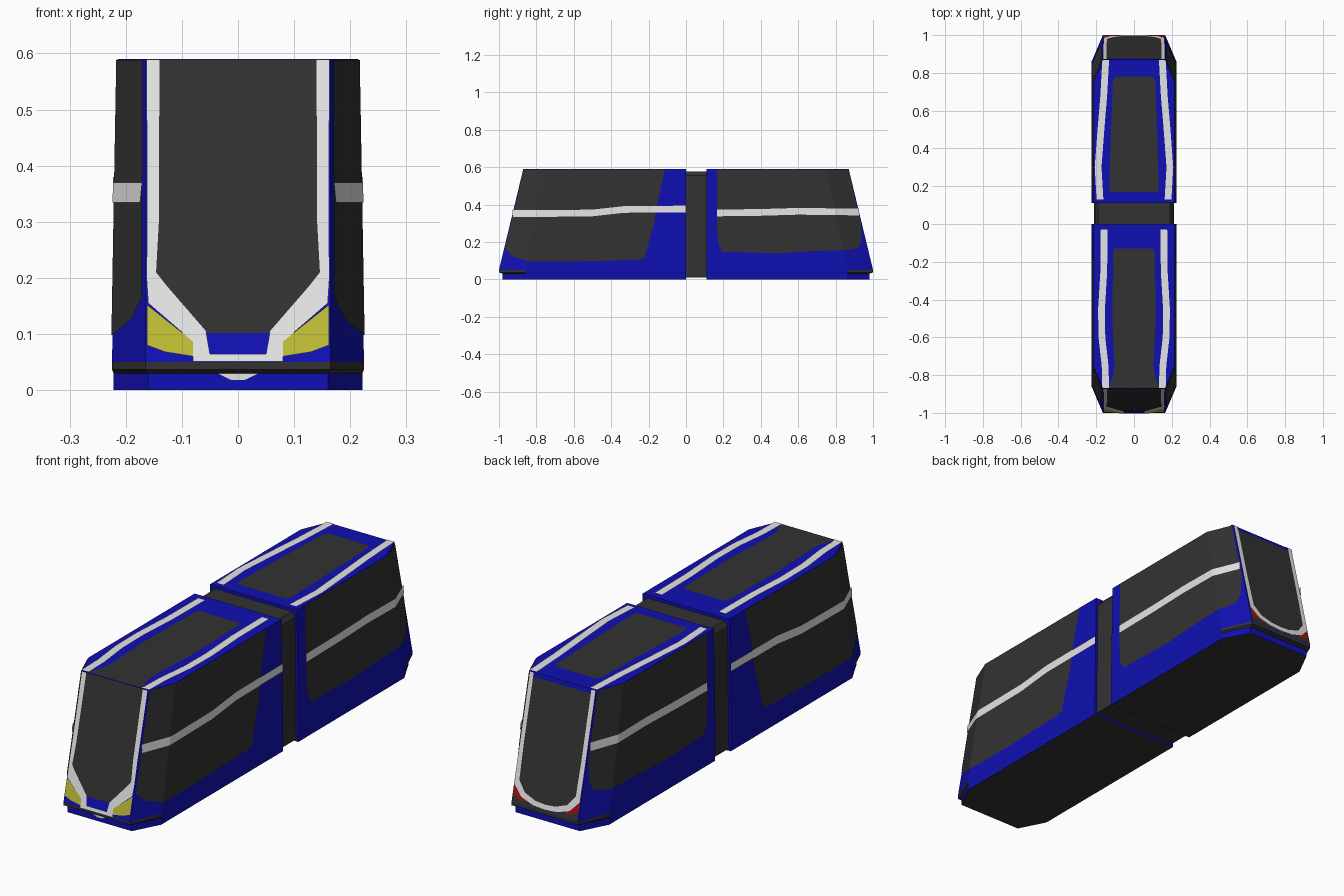
import bpy, bmesh
from mathutils import Vector

if "Cube" in bpy.data.objects:
    bpy.data.objects.remove(bpy.data.objects["Cube"])

def material(name, rgb):
    m = bpy.data.materials.new(name)
    m.diffuse_color = (*rgb, 1)
    m.use_nodes = True
    m.node_tree.nodes["Principled BSDF"].inputs["Base Color"].default_value = m.diffuse_color
    return m

BLUE = material("blue paint", (0.005, 0.005, 0.45))
DARK = material("dark grey", (0.032, 0.032, 0.032))
WHITE = material("white stripe", (0.78, 0.78, 0.78))
YELLOW = material("yellow headlight", (0.50, 0.50, 0.035))
RED = material("red taillight", (0.38, 0.005, 0.005))

def finish(name, bm, mats):
    me = bpy.data.meshes.new(name)
    bm.to_mesh(me)
    bm.free()
    for m in mats:
        me.materials.append(m)
    ob = bpy.data.objects.new(name, me)
    bpy.context.collection.objects.link(ob)
    return ob

def loft(bm, rings):
    vs = [[bm.verts.new(p) for p in r] for r in rings]
    n = len(vs[0])
    for a, b in zip(vs, vs[1:]):
        for i in range(n):
            bm.faces.new((a[i], a[(i + 1) % n], b[(i + 1) % n], b[i]))
    bm.faces.new(vs[0][::-1])
    bm.faces.new(vs[-1])
    bmesh.ops.recalc_face_normals(bm, faces=bm.faces)

# Body shape: distance of the sloped end, and half width including the chamfer
TOP = 0.59
def end_dist(z):
    return 1.0 - (z - 0.05) * 0.13 / 0.54

def half_width(a, z, o):
    side = 0.2245 - 0.0095 * (z - 0.05) / 0.54
    cham = 0.165 + (end_dist(z) - a) * 0.0595 / 0.14
    return min(side + o, cham + 2 * o)

# Car body: six-sided plan lofted upward, dark floor and dark lip
def car(name, s, joint):
    rings = []
    for z, w, n, an, a in ((0, .222, .16, .98, .86), (.03, .222, .16, .98, .86),
                           (.037, .2245, .165, 1, .86), (.05, .2245, .165, 1, .86),
                           (TOP, .215, .165, .87, .752)):
        rings.append([(w, joint, z), (w, s * a, z), (n, s * an, z),
                      (-n, s * an, z), (-w, s * a, z), (-w, joint, z)])
    bm = bmesh.new()
    loft(bm, rings)
    for f in bm.faces:
        c = f.calc_center_median()
        lip = abs(c.y) > 0.9 and 0.03 < c.z < 0.05
        f.material_index = 1 if lip or c.z < 0.001 else 0
    finish(name, bm, [BLUE, DARK])

# Thin painted plate: flat outlines placed on the body by a mapping
def plate(name, mat, polys, place, out, seam=None):
    bm = bmesh.new()
    for p in polys:
        bm.faces.new([bm.verts.new((u, v, 0)) for u, v in p])
    bmesh.ops.remove_doubles(bm, verts=bm.verts, dist=1e-5)
    if seam:
        bmesh.ops.bisect_plane(bm, geom=bm.verts[:] + bm.edges[:] + bm.faces[:],
                               plane_co=seam[0], plane_no=seam[1])
    for v in bm.verts:
        v.co = place(v.co.x, v.co.y)
    for f in bm.faces:
        f.normal_update()
        if f.normal.dot(Vector(out)) < 0:
            f.normal_flip()
    finish(name, bm, [mat])

def quads(a, b):
    return [[a[i], a[i + 1], b[i + 1], b[i]] for i in range(len(a) - 1)]

def ribbon_h(pts, w):
    return quads([(u, v - w / 2) for u, v in pts], [(u, v + w / 2) for u, v in pts])

def ribbon_v(pts, w):
    return quads([(u - w / 2, v) for u, v in pts], [(u + w / 2, v) for u, v in pts])

def flip(polys):
    return [[(-u, v) for u, v in p] for p in polys]

def side_plate(name, mat, polys, s, o):
    seam = ((s * .86, .05, 0), (.54, s * .108, 0))
    for tag, k in (("right", 1), ("left", -1)):
        plate(f"{name}_{tag}", mat, polys,
              lambda u, v: (k * half_width(abs(u), v, o), u, v), (k, 0, 0), seam)

def end_plate(name, mat, polys, s, o, both=True):
    plate(name, mat, polys + (flip(polys) if both else []),
          lambda u, v: (u, s * (end_dist(v) + o), v), (0, s, 0))

def roof_plate(name, mat, polys, o, both=False):
    plate(name, mat, polys + (flip(polys) if both else []),
          lambda u, v: (u, v, TOP + o), (0, 0, 1))

car("front_car", -1, 0.0)
car("rear_car", 1, 0.11)

# Joint between the cars
bm = bmesh.new()
loft(bm, [[(x * w, y, z) for x, y in ((1, -.01), (1, .12), (-1, .12), (-1, -.01))]
          for z, w in ((.01, .212), (.555, .206), (.576, .19))])
finish("joint_bellows", bm, [DARK])

# Side windows
side_plate("front_side_window", DARK, [[
    (-.967, .165), (-.93, .125), (-.85, .097), (-.6, .095), (-.25, .105), (-.222, .115),
    (-.2, .2), (-.17, .3), (-.15, .42), (-.112, .588), (-.868, .588)]], -1, .002)
side_plate("rear_side_window", DARK, [[
    (.165, .588), (.165, .3), (.172, .19), (.195, .148), (.5, .14), (.65, .15), (.87, .158),
    (.92, .168), (.938, .2), (.935, .3), (.868, .588)]], 1, .002)

# Side stripes
side_plate("front_side_stripe", WHITE,
           ribbon_h([(-.928, .352), (-.75, .352), (-.5, .355), (-.33, .374), (0, .376)], .036), -1, .004)
side_plate("rear_side_stripe", WHITE,
           ribbon_h([(.165, .355), (.4, .358), (.6, .364), (.926, .36)], .036), 1, .004)

# Front end: windscreen, white frame, headlights, chin mark
half = [(.15, .589), (.15, .2), (.105, .15), (.055, .102)]
end_plate("windscreen", DARK, [half + [(-u, v) for u, v in half[::-1]]], -1, .002, False)
end_plate("front_frame", WHITE, quads(
    [(.163, .589), (.162, .3), (.163, .2), (.16, .155), (.08, .086), (.08, .051), (0, .051)],
    [(.14, .589), (.141, .3), (.146, .21), (.128, .187), (.057, .105), (.05, .064), (0, .064)]), -1, .004)
end_plate("headlight", YELLOW, [[(.162, .152), (.162, .08), (.13, .068), (.08, .06),
                                 (.08, .087)]], -1, .003)
plate("chin_mark", WHITE, [[(-.037, .03), (-.012, .018), (.012, .018), (.037, .03)]],
      lambda u, v: (u, -.982, v), (0, -1, 0))

# Rear end: dark panel, white frame, taillights
end_plate("rear_panel", DARK, [[(.163, .572), (.163, .052), (-.163, .052), (-.163, .572)]],
          1, .002, False)
end_plate("rear_frame", WHITE, quads(
    [(.163, .589), (.163, .3), (.162, .13), (.12, .085), (.06, .066), (0, .062)],
    [(.143, .589), (.143, .3), (.14, .15), (.105, .106), (.05, .086), (0, .082)]), 1, .004)
end_plate("taillight", RED, [[(.162, .13), (.162, .085), (.1, .068), (.1, .079),
                              (.12, .085)]], 1, .003)

# Roof panels
roof_plate("front_roof_panel", DARK, [[
    (.10, -.13), (.11, -.15), (.115, -.5), (.103, -.75), (.11, -.8), (.135, -.868),
    (-.135, -.868), (-.11, -.8), (-.103, -.75), (-.115, -.5), (-.11, -.15), (-.10, -.13)]], .002)
roof_plate("rear_roof_panel", DARK, [[
    (.12, .17), (.13, .185), (.128, .3), (.112, .76), (.1, .78),
    (-.1, .78), (-.112, .76), (-.128, .3), (-.13, .185), (-.12, .17)]], .002)

# Roof stripes
roof_plate("front_roof_stripe", WHITE,
           ribbon_v([(.158, -.03), (.16, -.25), (.172, -.45), (.17, -.6), (.153, -.75), (.15, -.868)], .036),
           .003, True)
roof_plate("rear_roof_stripe", WHITE,
           ribbon_v([(.18, .13), (.19, .3), (.175, .5), (.16, .68), (.15, .868)], .036),
           .003, True)
